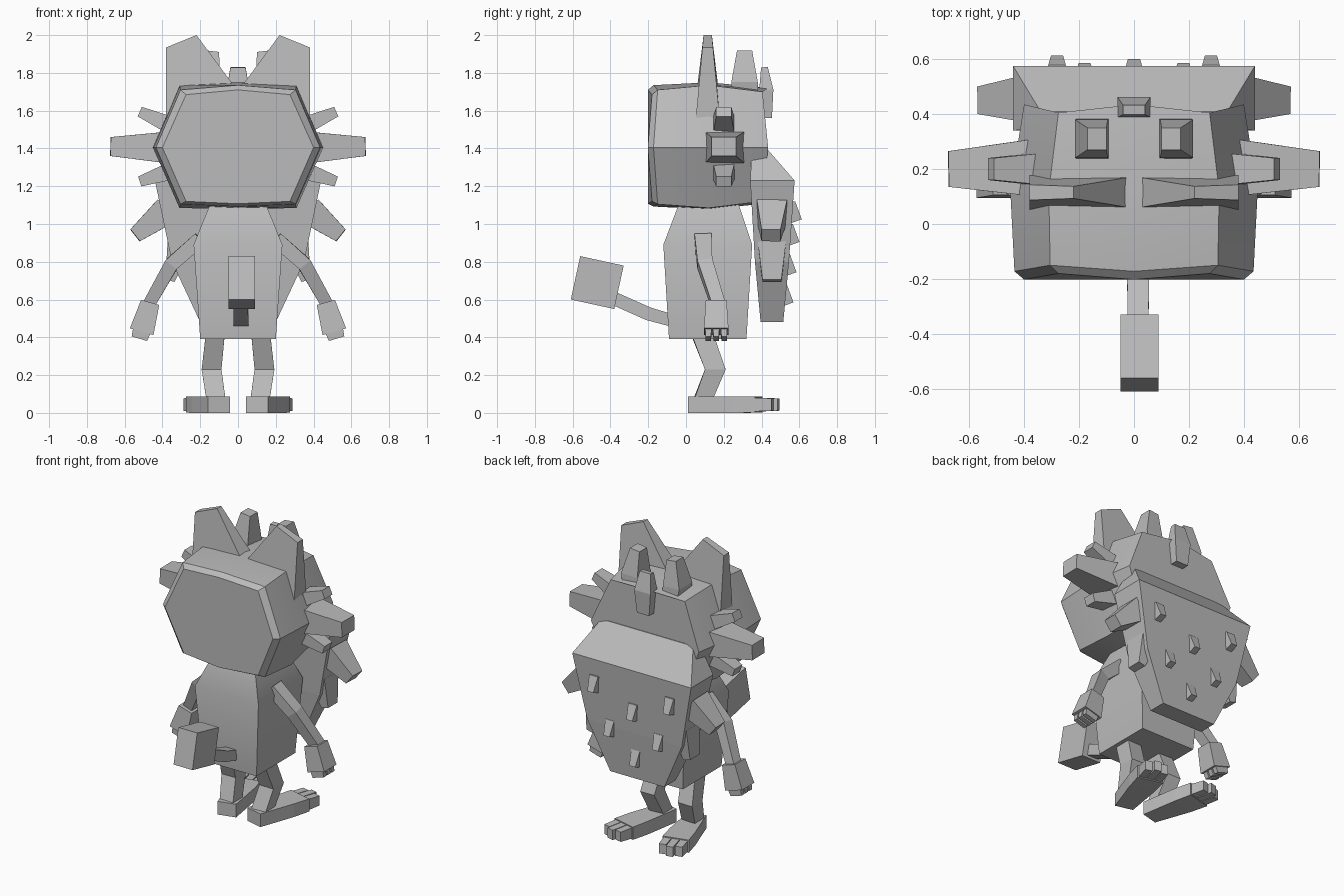
import bpy
import bmesh
from mathutils import Vector

if "Cube" in bpy.data.objects:
    bpy.data.objects.remove(bpy.data.objects["Cube"], do_unlink=True)

GREY = (0.5, 0.5, 0.5, 1)
mat = bpy.data.materials.new("plain_grey")
mat.use_nodes = True
mat.diffuse_color = GREY
mat.node_tree.nodes["Principled BSDF"].inputs["Base Color"].default_value = GREY


def loft(name, rings, smooth=False):
    """Skin a list of closed rings and cap both ends."""
    bm = bmesh.new()
    rows = [[bm.verts.new(p) for p in ring] for ring in rings]
    for a, b in zip(rows, rows[1:]):
        for i in range(len(a)):
            j = (i + 1) % len(a)
            bm.faces.new((a[i], a[j], b[j], b[i]))
    bm.faces.new(rows[0][::-1])
    bm.faces.new(rows[-1])
    bmesh.ops.recalc_face_normals(bm, faces=bm.faces)
    mesh = bpy.data.meshes.new(name)
    bm.to_mesh(mesh)
    bm.free()
    mesh.materials.append(mat)
    obj = bpy.data.objects.new(name, mesh)
    bpy.context.collection.objects.link(obj)
    if smooth:
        bpy.ops.object.select_all(action='DESELECT')
        obj.select_set(True)
        bpy.context.view_layer.objects.active = obj
        bpy.ops.object.shade_smooth_by_angle(angle=0.5)
    return obj


def limb(name, stations, across=(0, 1, 0)):
    """Square tube through (centre, size along across, other size)."""
    pts = [Vector(s[0]) for s in stations]
    rings = []
    for i, (_, w, d) in enumerate(stations):
        run = (pts[min(i + 1, len(pts) - 1)] - pts[max(i - 1, 0)]).normalized()
        v = run.cross(Vector(across)).normalized()
        u = v.cross(run)
        rings.append([pts[i] + u * (w / 2 * a) + v * (d / 2 * b)
                      for a, b in ((-1, -1), (1, -1), (1, 1), (-1, 1))])
    return loft(name, rings)


def both(name, make):
    """Build a part on the left and mirror it to the right."""
    left = make("left_" + name)
    right = left.copy()
    right.data = left.data.copy()
    right.name = right.data.name = "right_" + name
    right.data.transform(((-1, 0, 0, 0), (0, 1, 0, 0), (0, 0, 1, 0), (0, 0, 0, 1)))
    right.data.flip_normals()
    bpy.context.collection.objects.link(right)


def rect(x, y0, y1, z):
    return [(-x, y0, z), (x, y0, z), (x, y1, z), (-x, y1, z)]


# Head: eight-point rings running front to back
def head_ring(y, bow, wide, corner, low, high, peak):
    side = [(corner, low, 0), (wide, 1.405, bow), (corner, high, 0)]
    right = [(-x, z, b) for x, z, b in reversed(side)]
    loop = [(0, low - peak / 2, bow)] + side + [(0, high + peak, bow)] + right
    return [(x, y + b, z) for x, z, b in loop]


loft("head", [
    head_ring(-0.18, -0.022, 0.40, 0.275, 1.12, 1.685, 0.025),
    head_ring(-0.15, -0.022, 0.435, 0.305, 1.105, 1.71, 0.025),
    head_ring(0.12, 0, 0.45, 0.31, 1.085, 1.735, 0.015),
    head_ring(0.405, 0.03, 0.40, 0.275, 1.12, 1.70, 0.02)], smooth=True)

# Torso
loft("body", [rect(0.2, -0.09, 0.32, 0.39), rect(0.235, -0.12, 0.35, 0.89),
              rect(0.15, -0.04, 0.28, 1.1)], smooth=True)

# Plate with a sloping top and tapered bottom
loft("shell", [rect(0.2, 0.395, 0.515, 0.48), rect(0.35, 0.365, 0.545, 0.8),
               rect(0.44, 0.34, 0.575, 1.23), rect(0.34, 0.35, 0.41, 1.42)])

# Small studs on the plate, thickest at the lower end
for n, (x, z) in enumerate([(-0.28, 1.06), (0.28, 1.06), (0, 0.94),
                            (-0.18, 0.78), (0.18, 0.78), (0, 0.62)]):
    y = 0.5 + 0.1 * (z - 0.48)
    loft("shell_stud_%d" % (n + 1), [
        rect_ring for rect_ring in (
            [(x + s * 0.022, yy, z - 0.055 + dz) for s, yy, dz in
             ((-1, y, 0), (1, y, 0), (1, y + 0.055, 0.02), (-1, y + 0.055, 0.02))],
            [(x + s * 0.032, yy, z + 0.06) for s, yy in
             ((-1, y), (1, y), (1, y + 0.02), (-1, y + 0.02))])])

# Ears
def ear(name):
    outline = [(0.02, 1.73, 0.055), (0.22, 2.0, 0.022),
               (0.38, 1.935, 0.028), (0.38, 1.54, 0.065)]
    return loft(name, [[(x, 0.115 + s * t, z) for x, z, t in outline] for s in (-1, 1)])


both("ear", ear)

# Spikes at the cheeks and plate sides
for label, stations in {
    "cheek_spike": [((0.36, 0.205, 1.405), 0.21, 0.17), ((0.675, 0.2, 1.41), 0.13, 0.10)],
    "upper_cheek_spike": [((0.33, 0.2, 1.51), 0.12, 0.1), ((0.52, 0.2, 1.595), 0.08, 0.055)],
    "lower_cheek_spike": [((0.33, 0.2, 1.29), 0.12, 0.1), ((0.52, 0.2, 1.225), 0.08, 0.055)],
    "upper_shell_spike": [((0.38, 0.455, 1.07), 0.16, 0.15), ((0.545, 0.45, 0.94), 0.1, 0.08)],
    "lower_shell_spike": [((0.31, 0.455, 0.89), 0.15, 0.13), ((0.36, 0.455, 0.7), 0.1, 0.05)],
    # Tufts on the crown
    "crown_tuft": [((0.14, 0.31, 1.64), 0.15, 0.11), ((0.155, 0.31, 1.75), 0.14, 0.12),
                   ((0.135, 0.31, 1.915), 0.08, 0.07)],
    # Arms and legs
    "arm": [((0.2, 0.09, 0.92), 0.09, 0.08), ((0.35, 0.1, 0.79), 0.08, 0.075),
            ((0.48, 0.175, 0.56), 0.07, 0.065)],
    "hand": [((0.465, 0.16, 0.585), 0.11, 0.10), ((0.51, 0.16, 0.43), 0.13, 0.13)],
    "leg": [((0.12, 0.085, 0.42), 0.11, 0.1), ((0.14, 0.155, 0.23), 0.11, 0.105),
            ((0.115, 0.085, 0.06), 0.09, 0.1)],
}.items():
    both(label, lambda name, s=stations: limb(name, s))

limb("middle_tuft", [((0, 0.425, 1.56), 0.06, 0.09), ((0, 0.425, 1.71), 0.075, 0.12),
                     ((0, 0.415, 1.83), 0.035, 0.08)])

# Fingers
for i in range(3):
    y = 0.118 + 0.042 * i
    both("finger_%d" % (i + 1), lambda name: limb(name, [
        ((0.505, y, 0.45), 0.034, 0.1), ((0.522, y, 0.393), 0.03, 0.085)]))

# Feet turned outward, each with three toes
toe_dir = Vector((0.25, 0.97, 0)).normalized()
toe_side = Vector((toe_dir.y, -toe_dir.x, 0))
heel = Vector((0.1, 0.025, 0.044))
both("foot", lambda name: limb(name, [
    (heel, 0.12, 0.088), (heel + toe_dir * 0.25, 0.165, 0.088),
    (heel + toe_dir * 0.37, 0.17, 0.085)], toe_side))
for i in (-1, 0, 1):
    root = heel + toe_dir * 0.34 + toe_side * (0.053 * i)
    both("toe_%d" % (i + 2), lambda name: limb(name, [
        (root, 0.05, 0.075), (root + toe_dir * (0.14 - 0.02 * abs(i)), 0.046, 0.065)],
        toe_side))

# Tail with a block at its tip
limb("tail", [((0.015, -0.06, 0.485), 0.08, 0.065), ((0.015, -0.2, 0.525), 0.08, 0.07),
              ((0.015, -0.38, 0.605), 0.075, 0.07)], (1, 0, 0))
limb("tail_block", [((0.02, -0.355, 0.665), 0.14, 0.235),
                    ((0.02, -0.585, 0.715), 0.14, 0.235)], (1, 0, 0))
